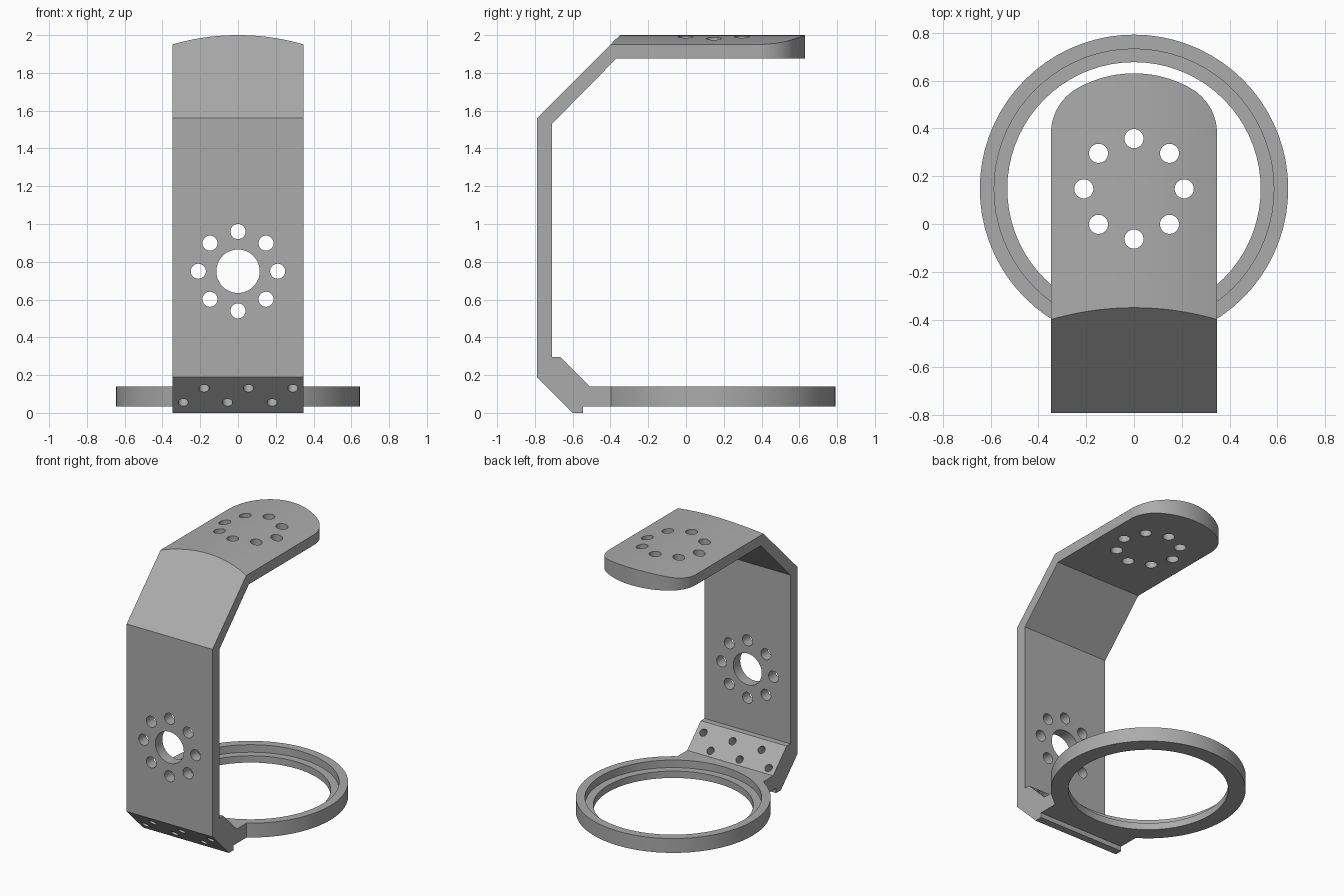
import bpy, bmesh, math
from mathutils import Matrix, Vector

if "Cube" in bpy.data.objects:
    bpy.data.objects.remove(bpy.data.objects["Cube"])

W = 0.347             # half width of the strap
CY = 0.147            # ring centre along y

grey = bpy.data.materials.new("mid_grey")
grey.diffuse_color = (0.41, 0.41, 0.41, 1)
grey.use_nodes = True
grey.node_tree.nodes["Principled BSDF"].inputs["Base Color"].default_value = grey.diffuse_color


def prism(name, points, to3d, lo, hi):
    """Extrude a 2D outline from lo to hi; to3d maps (a, b, depth) to a position."""
    bm = bmesh.new()
    face = bm.faces.new([bm.verts.new(to3d(a, b, lo)) for a, b in points])
    shift = Vector(to3d(0, 0, hi)) - Vector(to3d(0, 0, lo))
    ext = bmesh.ops.extrude_face_region(bm, geom=[face])
    bmesh.ops.translate(bm, vec=shift, verts=[v for v in ext["geom"] if isinstance(v, bmesh.types.BMVert)])
    bmesh.ops.recalc_face_normals(bm, faces=bm.faces)
    return make(name, bm)


def make(name, bm):
    mesh = bpy.data.meshes.new(name)
    bm.to_mesh(mesh)
    bm.free()
    mesh.materials.append(grey)
    ob = bpy.data.objects.new(name, mesh)
    bpy.context.collection.objects.link(ob)
    return ob


def rod(name, centre, radius, length, direction=(0, 0, 1), segments=32):
    bm = bmesh.new()
    turn = Vector((0, 0, 1)).rotation_difference(Vector(direction)).to_matrix().to_4x4()
    bmesh.ops.create_cone(bm, cap_ends=True, segments=segments, radius1=radius, radius2=radius,
                          depth=length, matrix=Matrix.Translation(centre) @ turn)
    return make(name, bm)


def combine(target, tool, operation):
    """Apply a boolean and discard the helper."""
    mod = target.modifiers.new("cut", "BOOLEAN")
    mod.operation, mod.solver, mod.object = operation, "EXACT", tool
    bpy.context.view_layer.objects.active = target
    bpy.ops.object.modifier_apply(modifier=mod.name)
    bpy.data.objects.remove(tool)


# bent strap, side profile (y, z)
side = [(-0.60, 0), (-0.79, 0.19), (-0.79, 1.56), (-0.30, 2.05), (0.75, 2.05), (0.75, 1.875),
        (-0.37, 1.875), (-0.71, 1.53), (-0.71, 0.297), (-0.667, 0.297), (-0.51, 0.14),
        (-0.38, 0.14), (-0.38, 0.035), (-0.545, 0.035), (-0.545, 0)]
bracket = prism("bracket", side, lambda a, b, d: (d, a, b), -W, W)

# shallow crown across the top plate
R = 1.25
half = math.asin(W / R)
crown = [(-0.5, -0.1), (0.5, -0.1), (0.5, 0.75 + math.sqrt(R * R - 0.25))]
crown += [(R * math.sin(half * t / 12), 0.75 + R * math.cos(half * t / 12)) for t in range(12, -13, -1)]
crown += [(-0.5, 0.75 + math.sqrt(R * R - 0.25))]
combine(bracket, prism("crown_cutter", crown, lambda a, b, d: (a, d, b), -1, 1), "INTERSECT")

# rounded free end of the top plate, in plan
big, small, cy2 = 0.483, 0.215, 0.38
cx2 = W - small
meet = math.atan2(cy2 - CY, cx2)
right = [(cx2 + small * math.cos(meet * t / 12), cy2 + small * math.sin(meet * t / 12)) for t in range(13)]
for t in range(1, 11):
    a = meet + (math.pi / 2 - meet) * t / 10
    right.append((big * math.cos(a), CY + big * math.sin(a)))
right = [(0.5, -1), (0.5, 0.3), (W + 0.0005, 0.3)] + right
plan = right + [(-x, y) for x, y in reversed(right[:-1])]
combine(bracket, prism("plan_cutter", plan, lambda a, b, d: (a, b, d), -0.2, 2.3), "INTERSECT")

# stepped ring at the base
combine(bracket, rod("ring_disc", (0, CY, 0.0875), 0.645, 0.105, segments=72), "UNION")
combine(bracket, rod("ring_bore", (0, CY, 0.1), 0.53, 0.3, segments=72), "DIFFERENCE")
combine(bracket, rod("ring_seat", (0, CY, 0.185), 0.585, 0.2, segments=72), "DIFFERENCE")

# centre hole and two bolt circles
combine(bracket, rod("centre_hole", (0, -0.75, 0.75), 0.115, 0.3, (0, 1, 0), 48), "DIFFERENCE")
for i in range(8):
    a = i * math.pi / 4
    u, v = 0.21 * math.cos(a), 0.21 * math.sin(a)
    combine(bracket, rod("wall_hole", (u, -0.75, 0.75 + v), 0.04, 0.3, (0, 1, 0)), "DIFFERENCE")
    combine(bracket, rod("top_hole", (u, CY + v, 1.93), 0.04, 0.3), "DIFFERENCE")

# two staggered rows of small holes through the sloped foot
for z, xs in ((0.13, (-0.18, 0.055, 0.29)), (0.055, (-0.29, -0.055, 0.18))):
    for x in xs:
        centre = (x, -0.60 - z + 0.06, z + 0.06)
        combine(bracket, rod("foot_hole", centre, 0.027, 0.4, (0, 1, 1), 24), "DIFFERENCE")

bpy.ops.object.select_all(action="DESELECT")
bracket.select_set(True)
bpy.context.view_layer.objects.active = bracket
bpy.ops.object.shade_smooth_by_angle(angle=math.radians(30))
